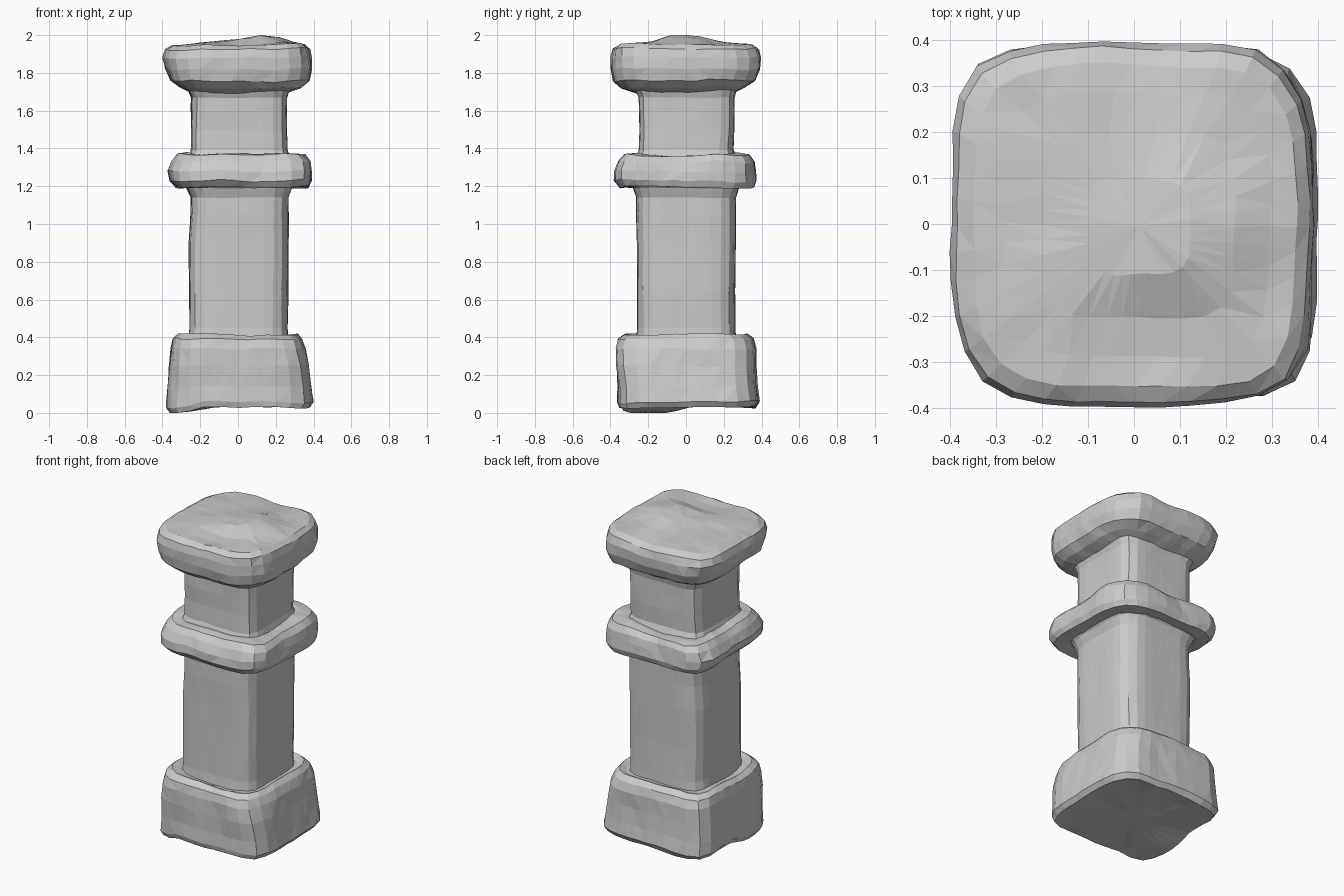
import bpy, bmesh
from math import sin, cos, pi
from mathutils import Vector, noise

SEGS = 40


def stone(name, rings, powers, rough, seed, lift=None):
    """Loft squarish rings (z, xmin, xmax, ymin, ymax) and weather the surface.
    powers: corner sharpness on the two diagonals (x*y > 0, x*y < 0)."""
    bm = bmesh.new()
    offset = Vector((seed * 7.3, seed * 3.1, seed * 5.7))
    rows = []
    for z, x0, x1, y0, y1 in rings:
        row = []
        for i in range(SEGS):
            a = 2 * pi * i / SEGS
            c, s = cos(a), sin(a)
            power = powers[0] if c * s > 0 else powers[1]
            r = (abs(c) ** power + abs(s) ** power) ** (-1 / power)
            p = Vector(((x0 + x1) / 2 + c * r * (x1 - x0) / 2,
                        (y0 + y1) / 2 + s * r * (y1 - y0) / 2, z))
            n = noise.noise_vector(p * 5 + offset) + 0.4 * noise.noise_vector(p * 12 + offset)
            p += n * rough
            if lift:
                p.z += lift(p.x, p.y, z)
            p.z = min(max(p.z, 0.0), 2.0)
            row.append(bm.verts.new(p))
        rows.append(row)
    for low, high in zip(rows, rows[1:]):
        for i in range(SEGS):
            j = (i + 1) % SEGS
            bm.faces.new((low[i], low[j], high[j], high[i]))
    # close both ends with fans
    for row, flip in ((rows[0], True), (rows[-1], False)):
        mid = bm.verts.new(sum((v.co for v in row), Vector()) / SEGS)
        for i in range(SEGS):
            pair = (row[i], row[(i + 1) % SEGS])
            bm.faces.new((*(reversed(pair) if flip else pair), mid))
    bmesh.ops.triangulate(bm, faces=bm.faces[:])
    bmesh.ops.recalc_face_normals(bm, faces=bm.faces[:])
    mesh = bpy.data.meshes.new(name)
    bm.to_mesh(mesh)
    bm.free()
    obj = bpy.data.objects.new(name, mesh)
    bpy.context.collection.objects.link(obj)
    return obj


def bump(x, y, cx, cy, radius):
    return max(0, 1 - ((x - cx) ** 2 + (y - cy) ** 2) / radius ** 2)


# plinth block, slightly wider at the foot, with a ragged upper rim
stone("base", [
    (0.035, -0.15, 0.15, -0.15, 0.15),
    (0.035, -0.28, 0.29, -0.27, 0.28),
    (0.03, -0.365, 0.375, -0.35, 0.365),
    (0.06, -0.38, 0.395, -0.36, 0.385),
    (0.14, -0.37, 0.385, -0.36, 0.375),
    (0.25, -0.36, 0.37, -0.365, 0.37),
    (0.34, -0.35, 0.355, -0.365, 0.37),
    (0.39, -0.34, 0.335, -0.355, 0.355),
    (0.415, -0.315, 0.31, -0.32, 0.32),
    (0.40, -0.28, 0.28, -0.28, 0.28),
    (0.395, -0.23, 0.23, -0.23, 0.23)], (4.8, 6.2), 0.013, 1,
    # foot sags on one corner
    lambda x, y, z: -0.04 * bump(x, y, -0.38, -0.2, 0.25) if z < 0.1 else 0)

# long lower shaft, flaring into the collar
stone("shaft", [
    (0.38, -0.265, 0.265, -0.265, 0.265),
    (0.45, -0.257, 0.262, -0.257, 0.262),
    (0.65, -0.26, 0.267, -0.26, 0.26),
    (0.90, -0.26, 0.267, -0.26, 0.262),
    (1.05, -0.25, 0.267, -0.262, 0.264),
    (1.14, -0.247, 0.267, -0.262, 0.265),
    (1.19, -0.27, 0.285, -0.28, 0.28),
    (1.22, -0.30, 0.31, -0.31, 0.31)], (5, 5), 0.005, 2)

# protruding middle band
stone("collar", [
    (1.21, -0.22, 0.22, -0.22, 0.22),
    (1.20, -0.28, 0.29, -0.29, 0.29),
    (1.195, -0.325, 0.365, -0.345, 0.355),
    (1.23, -0.355, 0.38, -0.375, 0.368),
    (1.28, -0.365, 0.378, -0.375, 0.366),
    (1.33, -0.345, 0.375, -0.355, 0.36),
    (1.365, -0.32, 0.35, -0.325, 0.34),
    (1.37, -0.28, 0.29, -0.28, 0.29),
    (1.36, -0.22, 0.22, -0.22, 0.22)], (4.8, 7), 0.016, 3)

# short upper shaft
stone("neck", [
    (1.34, -0.27, 0.275, -0.27, 0.275),
    (1.39, -0.25, 0.26, -0.25, 0.252),
    (1.50, -0.247, 0.257, -0.247, 0.257),
    (1.60, -0.247, 0.257, -0.25, 0.257),
    (1.67, -0.247, 0.259, -0.25, 0.257),
    (1.72, -0.27, 0.275, -0.27, 0.27)], (5.8, 6.5), 0.005, 4)

# heavy capstone with a domed, uneven top
stone("cap", [
    (1.71, -0.2, 0.2, -0.2, 0.2),
    (1.70, -0.26, 0.26, -0.26, 0.26),
    (1.725, -0.31, 0.33, -0.34, 0.31),
    (1.76, -0.355, 0.375, -0.385, 0.365),
    (1.82, -0.38, 0.39, -0.398, 0.395),
    (1.88, -0.395, 0.387, -0.40, 0.40),
    (1.925, -0.385, 0.38, -0.39, 0.385),
    (1.948, -0.35, 0.355, -0.355, 0.35),
    (1.953, -0.29, 0.30, -0.29, 0.29),
    (1.958, -0.2, 0.22, -0.21, 0.2),
    (1.965, -0.1, 0.12, -0.11, 0.1)], (4.0, 4.6), 0.013, 5,
    # raised hump and a shallow hollow in front of it
    lambda x, y, z: (0.035 * bump(x, y, 0.11, -0.03, 0.2)
                     - 0.02 * bump(x, y, 0.02, -0.22, 0.15)) if z > 1.94 else 0)
